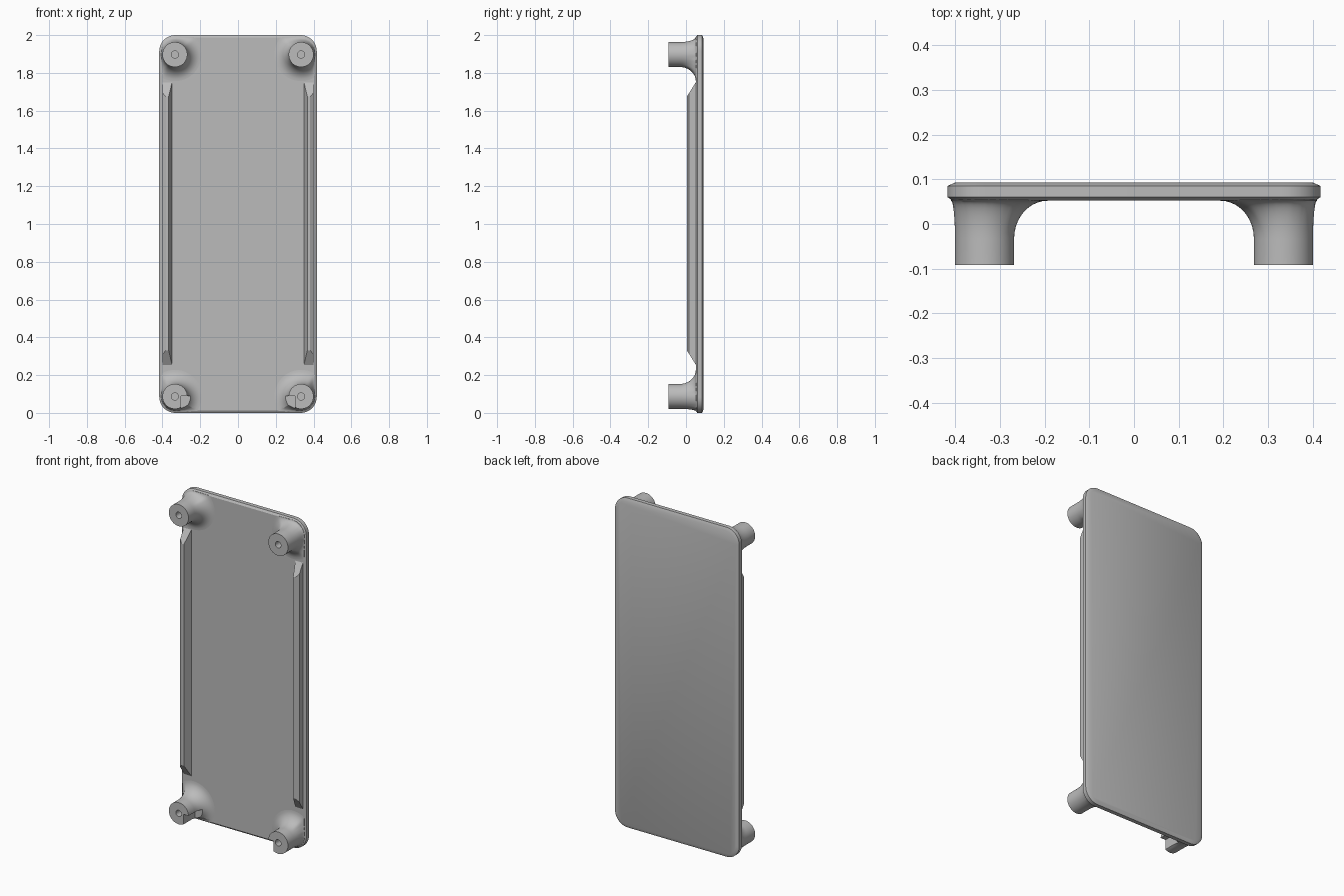
import bpy, bmesh
from math import sin, cos, pi, hypot, radians

cube = bpy.data.objects.get("Cube")
if cube:
    bpy.data.objects.remove(cube)

grey = bpy.data.materials.new("plain grey")
grey.use_nodes = True
colour = (0.5, 0.5, 0.5, 1)
grey.diffuse_color = colour
grey.node_tree.nodes["Principled BSDF"].inputs["Base Color"].default_value = colour

HALF_W, HALF_H, CORNER = 0.417, 1.0, 0.085
FRONT, BACK = 0.052, 0.093
POST_R, POST_TIP, HOLE_R = 0.066, -0.092, 0.019


def loft(name, rings, smooth=True):
    """Skin a list of equal-length point rings and cap both ends."""
    bm = bmesh.new()
    loops = [[bm.verts.new(p) for p in ring] for ring in rings]
    n = len(loops[0])
    for a, b in zip(loops, loops[1:]):
        for i in range(n):
            j = (i + 1) % n
            bm.faces.new((a[i], a[j], b[j], b[i]))
    bm.faces.new(loops[0])
    bm.faces.new(loops[-1])
    bmesh.ops.recalc_face_normals(bm, faces=bm.faces)
    mesh = bpy.data.meshes.new(name)
    bm.to_mesh(mesh)
    bm.free()
    obj = bpy.data.objects.new(name, mesh)
    bpy.context.collection.objects.link(obj)
    mesh.materials.append(grey)
    if smooth:
        bpy.ops.object.select_all(action="DESELECT")
        obj.select_set(True)
        bpy.context.view_layer.objects.active = obj
        bpy.ops.object.shade_smooth_by_angle(angle=radians(25))
    return obj


def plate_ring(inset, y):
    """Rounded rectangle outline of the plate at depth y."""
    cx, cz, r = HALF_W - CORNER, HALF_H - CORNER, CORNER - inset
    points = []
    for quarter, (sx, sz) in enumerate([(1, 1), (-1, 1), (-1, -1), (1, -1)]):
        for k in range(11):
            a = (quarter + k / 10) * pi / 2
            points.append((sx * cx + r * cos(a), y, HALF_H + sz * cz + r * sin(a)))
    return points


def on_plate(x, z):
    dx = max(abs(x) - HALF_W + CORNER, 0)
    dz = max(abs(z - HALF_H) - HALF_H + CORNER, 0)
    return hypot(dx, dz) < CORNER - 0.008


def flare(cx, cz, a):
    """Width of the post's foot in direction a, limited by the plate edge."""
    width = 0.075
    while width > 0 and not on_plate(cx + (POST_R + width) * cos(a),
                                     cz + (POST_R + width) * sin(a)):
        width -= 0.002
    return max(width, 0.004)


def post(name, cx, cz):
    angles = [2 * pi * i / 64 for i in range(64)]
    feet = [flare(cx, cz, a) for a in angles]

    def ring(y, radius, spread=0):
        return [(cx + (radius + f * spread) * cos(a), y,
                 cz + (radius + f * spread) * sin(a)) for a, f in zip(angles, feet)]

    rings = [ring(0.0, HOLE_R), ring(POST_TIP, HOLE_R), ring(POST_TIP, POST_R)]
    for k in range(11):
        t = k / 10 * pi / 2
        rings.append(ring(FRONT - 0.085 * (1 - sin(t)), POST_R, 1 - cos(t)))
    rings.append(ring(FRONT + 0.012, POST_R, 1))
    return loft(name, rings)


def notch(obj, side):
    """Cut away the lower inner part of a post."""
    x0, x1, z0, z1 = side * 0.2, side * 0.302, -0.05, 0.09
    box = loft("notch_cutter", [[(x0, y, z0), (x1, y, z0), (x1, y, z1), (x0, y, z1)]
                                for y in (-0.2, 0.02)], smooth=False)
    cut = obj.modifiers.new("notch", "BOOLEAN")
    cut.operation, cut.solver, cut.object = "DIFFERENCE", "EXACT", box
    box.hide_render = True
    box.hide_set(True)
    box.display_type = "WIRE"


def rail(name, side):
    """Side rail with ends that slope down to the plate."""
    profile = [(0.348, 0.055), (0.367, 0.005), (0.382, 0.005), (0.4, 0.017), (0.4, 0.055)]
    rings = []
    for base, direction in ((0.25, 1), (1.755, -1)):
        rings.append([(side * x, y, base + direction * 1.6 * (0.055 - y)) for x, y in profile])
    loft(name, rings, smooth=False)


# Plate with chamfered rims
loft("plate", [plate_ring(0.012, FRONT), plate_ring(0, FRONT + 0.008),
               plate_ring(0, BACK - 0.008), plate_ring(0.018, BACK)])

# Posts and rails on both sides
for label, side in (("left", 1), ("right", -1)):
    post(f"upper_{label}_post", side * 0.334, 1.897)
    notch(post(f"lower_{label}_post", side * 0.334, 0.087), side)
    rail(f"{label}_rail", side)
